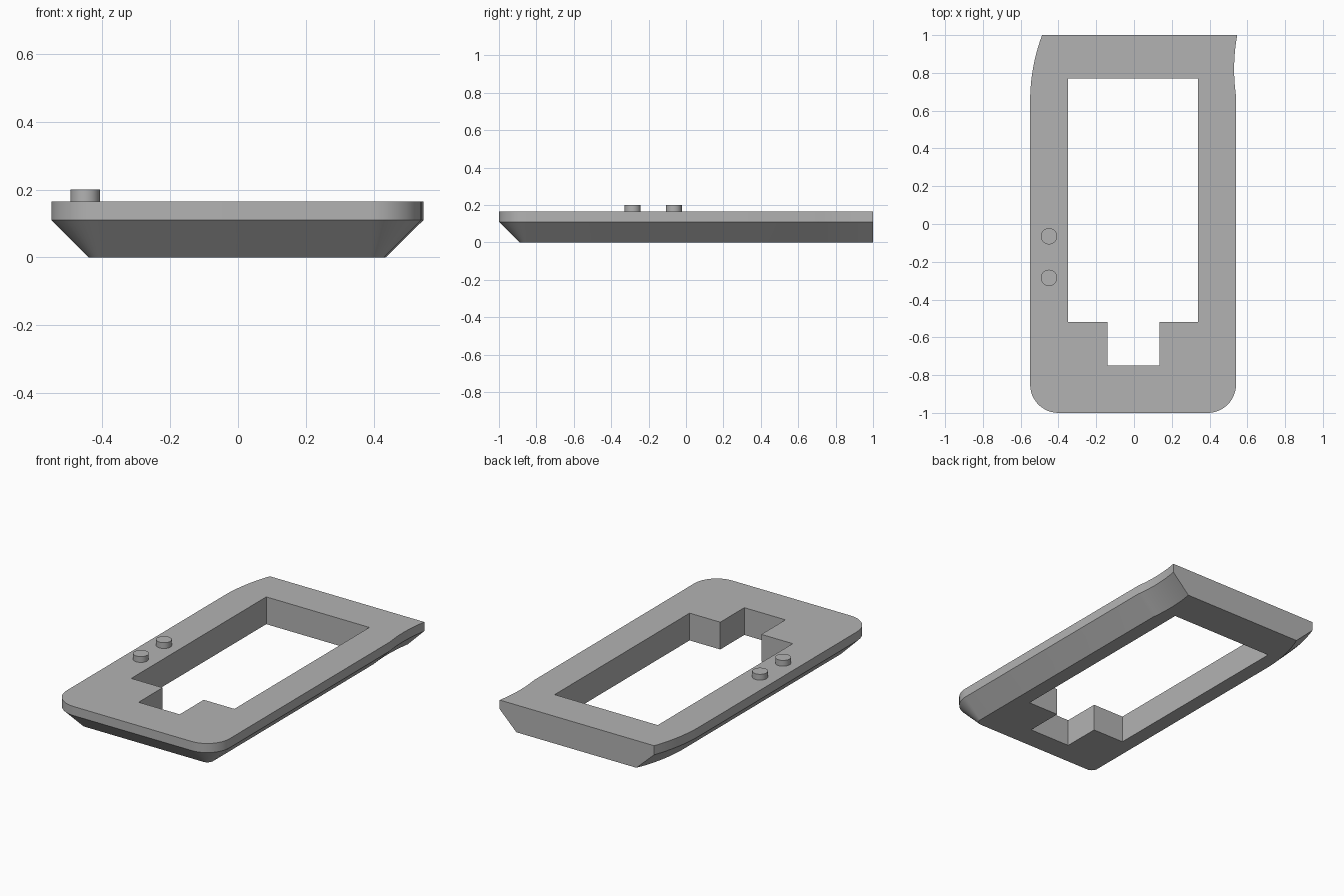
import bpy, bmesh
from math import sin, cos, sqrt, radians, pi

if "Cube" in bpy.data.objects:
    bpy.data.objects.remove(bpy.data.objects["Cube"], do_unlink=True)

grey = bpy.data.materials.new("plain grey")
grey.use_nodes = True
grey.diffuse_color = (0.45, 0.45, 0.45, 1)
grey.node_tree.nodes["Principled BSDF"].inputs["Base Color"].default_value = grey.diffuse_color

HEIGHT = 0.165      # top of the frame
CHAMFER = 0.11      # underside bevel, equal in height and inset
CORNER = 0.15       # front corner radius
STEPS = 12


def span(a, b):
    return [a + (b - a) * i / STEPS for i in range(STEPS + 1)]


def outline(inset):
    """Counter-clockwise outer outline; the back edge is never inset."""
    pts = []
    r = CORNER - inset
    # rounded front corners
    for cx, start in ((-0.4, 180), (0.39, 270)):
        for a in span(radians(start), radians(start + 90)):
            pts.append((cx + r * cos(a), -0.85 + r * sin(a)))
    # left rear side sweeps in, then flares out
    for y in span(0.68, 1.0):
        pts.append((1.53 - sqrt((1 + inset) ** 2 - (y - 0.82) ** 2), y))
    # right rear side curves inward
    for y in span(1.0, 0.65):
        pts.append((0.45 - sqrt((1 - inset) ** 2 - (y - 0.65) ** 2), y))
    return pts


def ring(bm, pts, z):
    verts = [bm.verts.new((x, y, z)) for x, y in pts]
    edges = [bm.edges.new((verts[i - 1], verts[i])) for i in range(len(verts))]
    return verts, edges


def bridge(bm, low, high):
    for i in range(len(low)):
        bm.faces.new((low[i - 1], low[i], high[i], high[i - 1]))


def finish(bm, name):
    bmesh.ops.recalc_face_normals(bm, faces=bm.faces[:])
    mesh = bpy.data.meshes.new(name)
    bm.to_mesh(mesh)
    bm.free()
    mesh.materials.append(grey)
    obj = bpy.data.objects.new(name, mesh)
    bpy.context.collection.objects.link(obj)
    bpy.ops.object.select_all(action="DESELECT")
    obj.select_set(True)
    bpy.context.view_layer.objects.active = obj
    bpy.ops.object.shade_smooth_by_angle(angle=radians(25))
    return obj


# Frame: bevelled slab with a notched window through it
window = [(-0.35, 0.77), (-0.35, -0.52), (-0.14, -0.52), (-0.14, -0.75),
          (0.135, -0.75), (0.135, -0.52), (0.34, -0.52), (0.34, 0.77)]
bm = bmesh.new()
base, base_edges = ring(bm, outline(CHAMFER), 0)
rim, _ = ring(bm, outline(0), CHAMFER)
top, top_edges = ring(bm, outline(0), HEIGHT)
hole_low, low_edges = ring(bm, window, 0)
hole_top, high_edges = ring(bm, window, HEIGHT)
bridge(bm, base, rim)
bridge(bm, rim, top)
bridge(bm, hole_low, hole_top)
bmesh.ops.triangle_fill(bm, edges=base_edges + low_edges, use_beauty=True)
bmesh.ops.triangle_fill(bm, edges=top_edges + high_edges, use_beauty=True)
finish(bm, "frame")

# Two round buttons on the right side
for name, y in (("rear_button", -0.065), ("front_button", -0.285)):
    bm = bmesh.new()
    bmesh.ops.create_cone(bm, cap_ends=True, segments=40, radius1=0.043,
                          radius2=0.043, depth=0.045)
    bmesh.ops.translate(bm, verts=bm.verts[:], vec=(-0.45, y, 0.1775))
    finish(bm, name)
